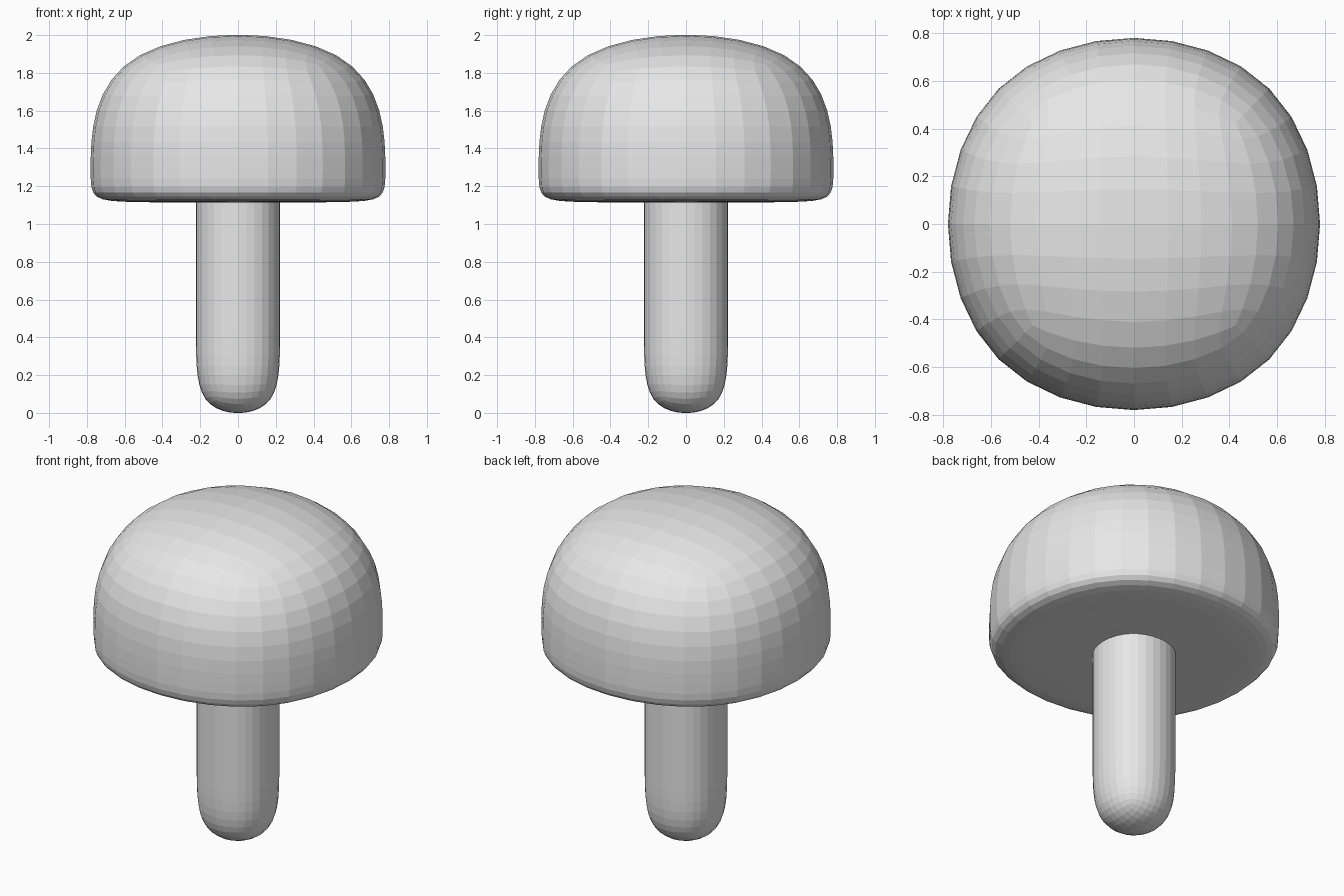
import bpy
import bmesh

cube = bpy.data.objects.get("Cube")
if cube:
    bpy.data.objects.remove(cube, do_unlink=True)

# One plain colour for the whole model
grey = bpy.data.materials.new("plain_grey")
grey.use_nodes = True
colour = (0.8, 0.8, 0.8, 1)
grey.diffuse_color = colour
grey.node_tree.nodes["Principled BSDF"].inputs["Base Color"].default_value = colour


def rounded_box(name, half, heights):
    """Square cage with a ring at each height, rounded by subdivision."""
    bm = bmesh.new()
    corners = [(-half, -half), (half, -half), (half, half), (-half, half)]
    rings = [[bm.verts.new((x, y, z)) for x, y in corners] for z in heights]
    for low, high in zip(rings, rings[1:]):
        for i in range(4):
            j = (i + 1) % 4
            bm.faces.new((low[i], low[j], high[j], high[i]))
    bm.faces.new(rings[0][::-1])
    bm.faces.new(rings[-1])
    mesh = bpy.data.meshes.new(name)
    bm.to_mesh(mesh)
    bm.free()
    mesh.materials.append(grey)
    obj = bpy.data.objects.new(name, mesh)
    bpy.context.collection.objects.link(obj)
    sub = obj.modifiers.new("rounding", 'SUBSURF')
    sub.levels = sub.render_levels = 3
    return obj


# Domed cap: a ring close to the base keeps the underside flat
rounded_box("cap", 0.851, (1.11, 1.14, 2.077))

# Stem: round lower end, straight sides running up into the cap
rounded_box("stem", 0.243, (-0.035, 0.385, 1.2, 1.45))
